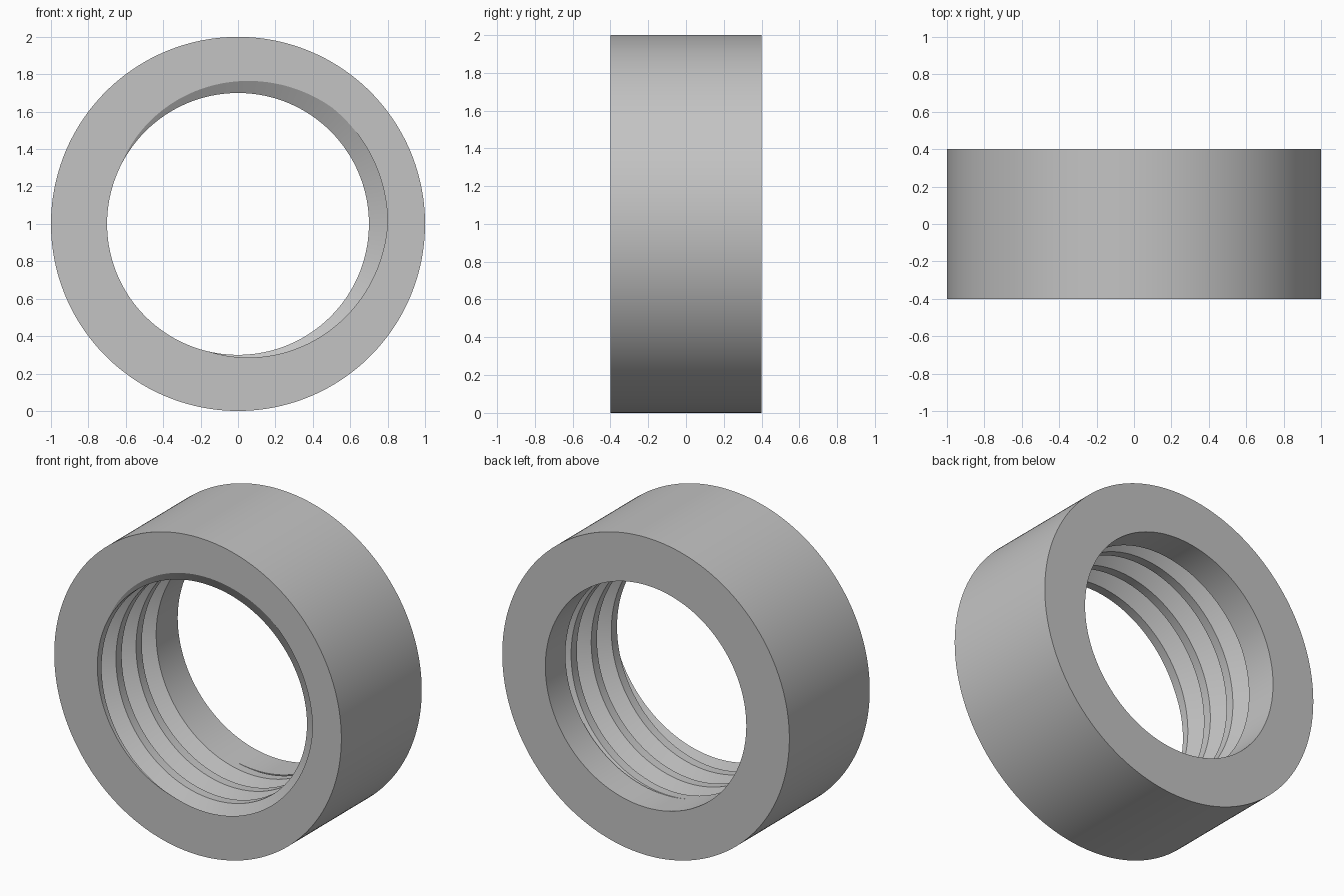
import bpy
import bmesh
from math import cos, sin, tau, radians

if "Cube" in bpy.data.objects:
    bpy.data.objects.remove(bpy.data.objects["Cube"], do_unlink=True)

OUTER, BORE, ROOT = 1.0, 0.7, 0.8
LENGTH, THREAD_LENGTH, PITCH = 0.8, 0.6, 0.2
ROOT_HALF, GROOVE_HALF = 0.014, 0.0715
START = radians(26)
SEGMENTS = 240


def thread_radius(depth, centre):
    """Radius of the threaded bore at a depth behind the front face."""
    d = abs((depth - centre + PITCH / 2) % PITCH - PITCH / 2)
    t = (GROOVE_HALF - d) / (GROOVE_HALF - ROOT_HALF)
    return BORE + (ROOT - BORE) * min(max(t, 0), 1)


def section(angle):
    """Closed (depth, radius) outline of the ring wall at one angle."""
    centre = PITCH * (START - angle) / tau
    outline = []
    for turn in range(-1, 6):
        for offset in (-GROOVE_HALF, -ROOT_HALF, ROOT_HALF, GROOVE_HALF):
            depth = centre + turn * PITCH + offset
            depth = min(max(depth, 0), THREAD_LENGTH)
            outline.append((depth, thread_radius(depth, centre)))
    # Step at the end of the thread, plain bore, then the outer wall
    outline += [(THREAD_LENGTH, BORE), (LENGTH, BORE), (LENGTH, OUTER), (0, OUTER)]
    return outline


# Ring wall swept around the axis, with the helical groove in its bore
bm = bmesh.new()
columns = []
for i in range(SEGMENTS + 1):
    a = tau * i / SEGMENTS
    columns.append([bm.verts.new((r * cos(a), d - LENGTH / 2, OUTER + r * sin(a)))
                    for d, r in section(a)])
for left, right in zip(columns, columns[1:]):
    for j in range(len(left)):
        k = (j + 1) % len(left)
        bm.faces.new((left[j], left[k], right[k], right[j]))
bmesh.ops.remove_doubles(bm, verts=bm.verts, dist=0.00002)
bmesh.ops.recalc_face_normals(bm, faces=bm.faces)

mesh = bpy.data.meshes.new("threaded_ring")
bm.to_mesh(mesh)
bm.free()
ring = bpy.data.objects.new("threaded_ring", mesh)
bpy.context.collection.objects.link(ring)

# Single plain grey
grey = bpy.data.materials.new("light_grey")
grey.use_nodes = True
colour = (0.55, 0.55, 0.55, 1)
grey.diffuse_color = colour
grey.node_tree.nodes["Principled BSDF"].inputs["Base Color"].default_value = colour
mesh.materials.append(grey)

bpy.ops.object.select_all(action="DESELECT")
ring.select_set(True)
bpy.context.view_layer.objects.active = ring
bpy.ops.object.shade_smooth_by_angle(angle=radians(25))
